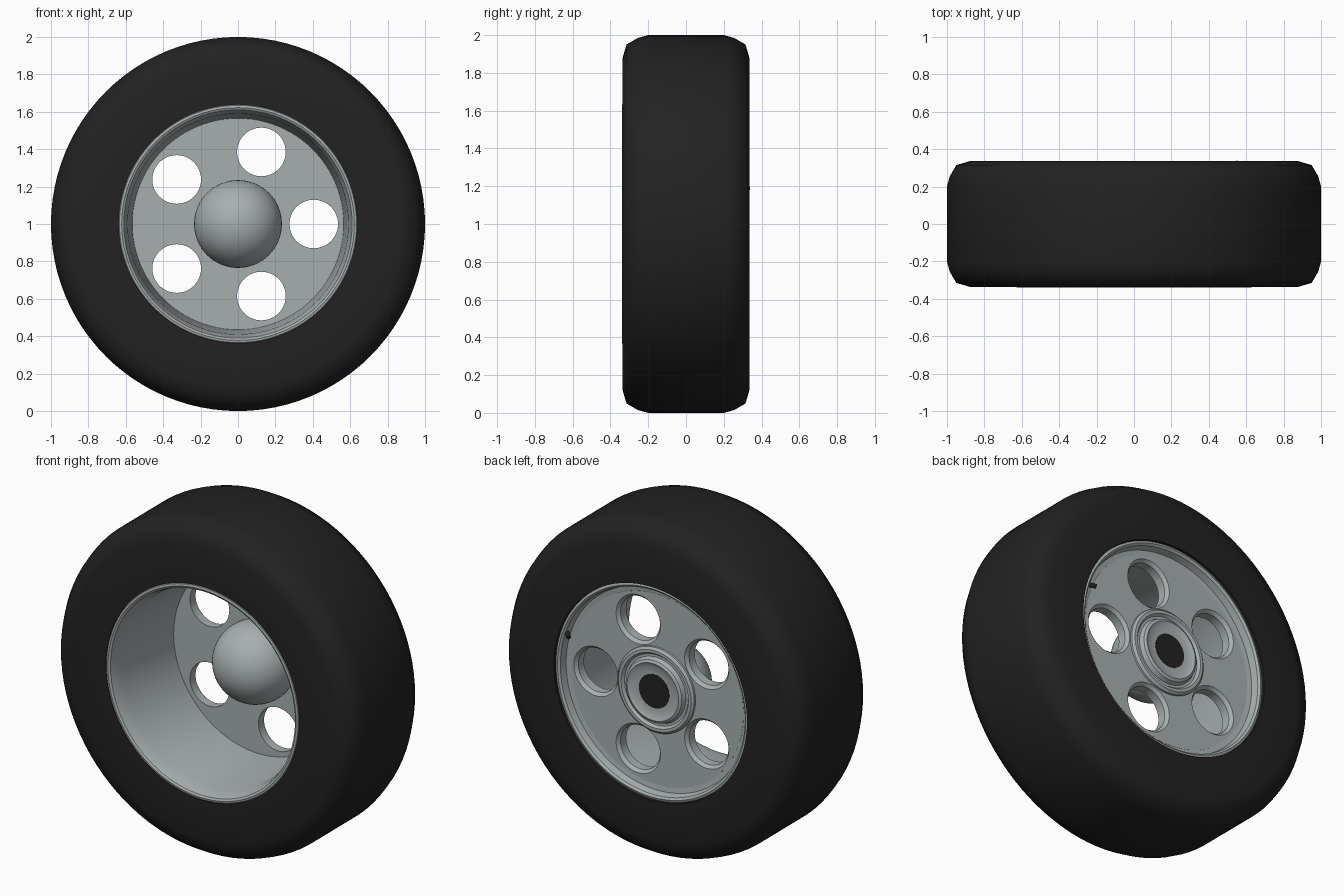
import bpy, bmesh, math
from mathutils import Vector

cube = bpy.data.objects.get("Cube")
if cube:
    bpy.data.objects.remove(cube, do_unlink=True)

CENTRE = Vector((0, 0, 1))


def material(name, rgb, rough):
    m = bpy.data.materials.new(name)
    m.use_nodes = True
    m.diffuse_color = (*rgb, 1)
    bsdf = m.node_tree.nodes["Principled BSDF"]
    bsdf.inputs["Base Color"].default_value = (*rgb, 1)
    bsdf.inputs["Roughness"].default_value = rough
    return m


rubber = material("black rubber", (0.016, 0.016, 0.016), 0.8)
alloy = material("grey alloy", (0.39, 0.43, 0.43), 0.5)


def activate(obj):
    bpy.ops.object.select_all(action='DESELECT')
    obj.select_set(True)
    bpy.context.view_layer.objects.active = obj


def smooth(obj, angle):
    activate(obj)
    bpy.ops.object.shade_smooth_by_angle(angle=math.radians(angle))


def revolve(name, profile, mat, closed=True, steps=96, offset=(0, 0, 0), angle=35):
    """Turn a profile of (radius, y) points around the wheel axle."""
    bm = bmesh.new()
    verts = [bm.verts.new((r, y, 0)) for r, y in profile]
    pairs = list(zip(verts, verts[1:]))
    if closed:
        pairs.append((verts[-1], verts[0]))
    edges = [bm.edges.new(p) for p in pairs]
    bmesh.ops.spin(bm, geom=verts + edges, cent=(0, 0, 0), axis=(0, 1, 0),
                   angle=math.tau, steps=steps, use_merge=True)
    bmesh.ops.remove_doubles(bm, verts=bm.verts, dist=1e-5)
    bmesh.ops.recalc_face_normals(bm, faces=bm.faces)
    mesh = bpy.data.meshes.new(name)
    bm.to_mesh(mesh)
    bm.free()
    mesh.materials.append(mat)
    obj = bpy.data.objects.new(name, mesh)
    obj.location = CENTRE + Vector(offset)
    bpy.context.collection.objects.link(obj)
    smooth(obj, angle)
    return obj


# Tyre: half profile from tread to bead, mirrored across the width
half = [(1.0, 0.2), (0.985, 0.255), (0.95, 0.315), (0.875, 0.337), (0.638, 0.335)]
tyre_profile = half + [(r, -y) for r, y in reversed(half)]
revolve("tyre", tyre_profile, rubber, angle=50)

# Rim barrel with a rounded front lip and a small rear lip
revolve("rim_barrel", [
    (0.64, -0.325), (0.634, -0.337), (0.622, -0.34), (0.61, -0.333), (0.602, -0.31),
    (0.59, -0.25), (0.565, 0.2), (0.565, 0.27), (0.6, 0.275), (0.61, 0.315),
    (0.622, 0.325), (0.636, 0.32), (0.64, 0.3)], alloy)

# Wheel disc with five chamfered round holes
disc = revolve("wheel_disc", [
    (0, 0.2), (0.57, 0.2), (0.57, 0.272), (0, 0.272)], alloy)
HOLE = 0.13
for i in range(5):
    a = math.tau * i / 5
    cutter = revolve("hole_cutter", [
        (0, 0.1), (HOLE, 0.1), (HOLE, 0.253), (0.148, 0.274), (0.148, 0.4), (0, 0.4)],
        alloy, closed=False, steps=48,
        offset=(0.405 * math.cos(a), 0, 0.405 * math.sin(a)))
    cutter.hide_render = True
    bpy.context.view_layer.update()
    mod = disc.modifiers.new("hole", 'BOOLEAN')
    mod.object = cutter
    mod.operation = 'DIFFERENCE'
    mod.solver = 'EXACT'
    activate(disc)
    bpy.ops.object.modifier_apply(modifier=mod.name)
    bpy.data.objects.remove(cutter, do_unlink=True)
smooth(disc, 30)

# Hub: ball-shaped bulge on the front
BALL, MID = 0.235, 0.165
arc = [math.radians(-90 + 115 * i / 20) for i in range(21)]
ball = [(BALL * math.cos(t), MID + BALL * math.sin(t)) for t in arc]
ball[0] = (0, MID - BALL)
revolve("hub_ball", ball, alloy, closed=False, steps=64)

# Hub: stepped rings on the back
revolve("hub_rings", [
    (0.255, 0.26), (0.253, 0.283), (0.24, 0.295), (0.222, 0.295), (0.21, 0.28),
    (0.195, 0.28), (0.185, 0.305), (0.17, 0.313), (0.145, 0.3), (0.098, 0.3),
    (0.098, 0.26)], alloy, steps=64)

# Dark axle cap in the middle of the rings
revolve("axle_cap", [(0, 0.26), (0.1, 0.26), (0.1, 0.302), (0, 0.302)],
        rubber, closed=False, steps=48)

# Valve stem beside the rear lip
d = Vector((math.cos(math.radians(19)), 0, math.sin(math.radians(19))))
start = CENTRE + d * 0.625 + Vector((0, 0.29, 0))
end = CENTRE + d * 0.575 + Vector((0, 0.33, 0))
bpy.ops.mesh.primitive_cylinder_add(vertices=16, radius=0.013, depth=(end - start).length,
                                    location=(start + end) / 2)
valve = bpy.context.object
valve.name = "valve_stem"
valve.rotation_euler = (end - start).to_track_quat('Z', 'Y').to_euler()
valve.data.materials.append(rubber)
smooth(valve, 35)
